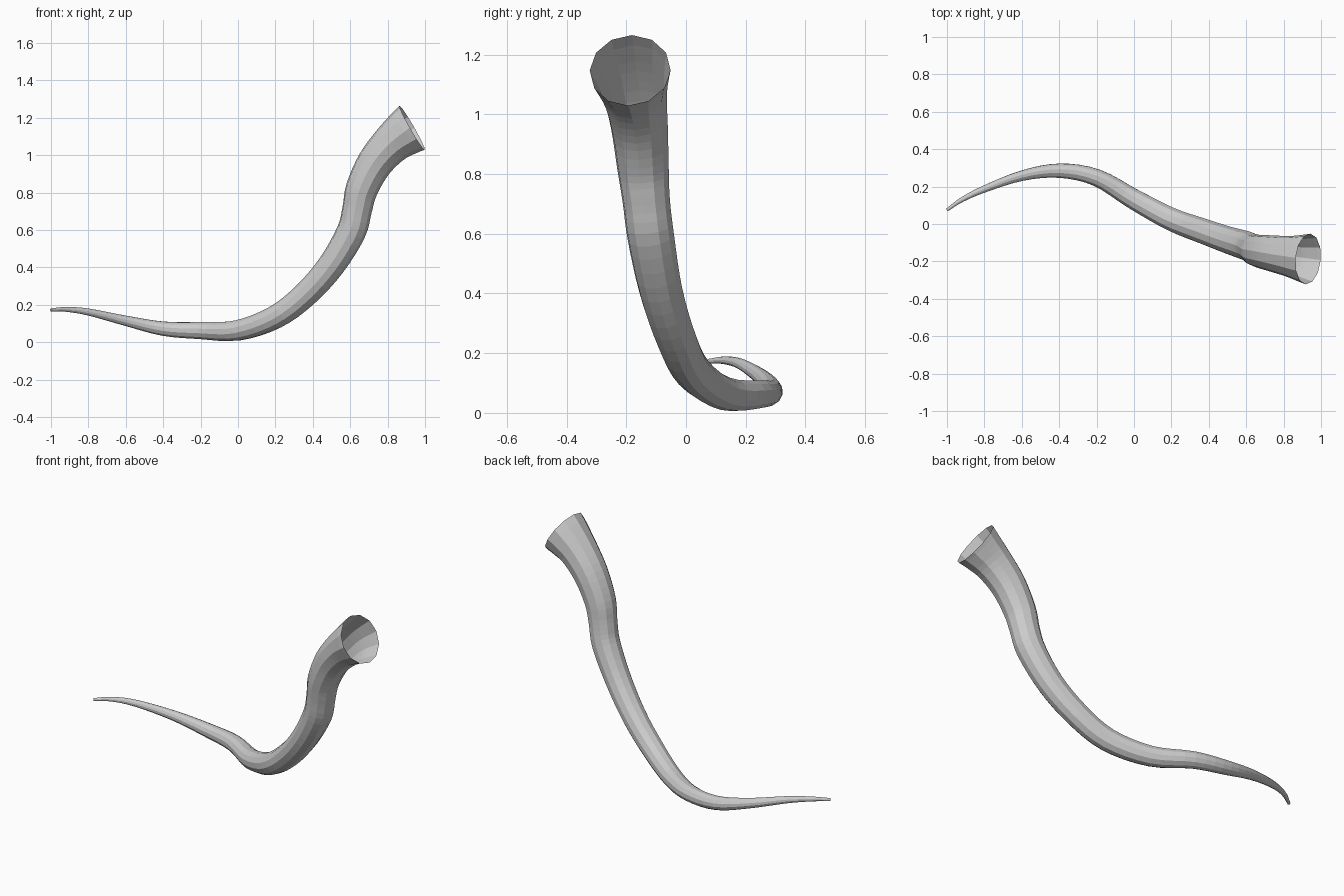
import bpy, bmesh, math
from mathutils import Vector

if "Cube" in bpy.data.objects:
    bpy.data.objects.remove(bpy.data.objects["Cube"])

SIDES, STEPS = 12, 4

# Centre line of the horn from tip to bell: x, y, z, radius
PATH = [(-1.0, .075, .173, .008), (-.92, .13, .176, .013), (-.8, .187, .162, .019),
        (-.6, .258, .115, .028), (-.4, .285, .073, .039), (-.2, .248, .063, .047),
        (0, .132, .064, .056), (.2, .025, .135, .063), (.36, -.035, .255, .068),
        (.5, -.085, .413, .073), (.605, -.118, .59, .079), (.637, -.133, .71, .080),
        (.662, -.144, .82, .087), (.73, -.156, .955, .096), (.825, -.172, 1.065, .109),
        (.931, -.187, 1.147, .136)]


def smooth_path(pts):
    """Catmull-Rom interpolation of position and radius."""
    p = [Vector(q) for q in pts]
    p = [2 * p[0] - p[1]] + p + [2 * p[-1] - p[-2]]
    out = []
    for i in range(1, len(p) - 2):
        a, b, c, d = p[i - 1:i + 3]
        for k in range(STEPS):
            t = k / STEPS
            out.append(.5 * (2 * b + (c - a) * t + (2 * a - 5 * b + 4 * c - d) * t * t
                             + (3 * b - a - 3 * c + d) * t ** 3))
    return out + [p[-2]]


# Sweep rings from the bell back to the tip, carrying the ring's up direction along
path = smooth_path(PATH)[::-1]
centres = [q.to_3d() for q in path]
bm = bmesh.new()
rings, up = [], Vector((0, 0, 1))
for i, c in enumerate(centres):
    if i == 0:
        tangent = Vector((-.87, .08, -.5)).normalized()
    else:
        tangent = (centres[min(i + 1, len(centres) - 1)] - centres[i - 1]).normalized()
    up = (up - tangent * up.dot(tangent)).normalized()
    side = tangent.cross(up)
    angles = [2 * math.pi * k / SIDES for k in range(SIDES)]
    rings.append([bm.verts.new(c + path[i].w * (up * math.cos(a) + side * math.sin(a)))
                  for a in angles])
for r, s in zip(rings, rings[1:]):
    for k in range(SIDES):
        n = (k + 1) % SIDES
        bm.faces.new((r[k], r[n], s[n], s[k]))
bm.faces.new(rings[-1])  # closed tip, the bell stays open

mesh = bpy.data.meshes.new("horn")
bm.to_mesh(mesh)
bm.free()
horn = bpy.data.objects.new("horn", mesh)
bpy.context.collection.objects.link(horn)
grey = bpy.data.materials.new("light grey")
grey.diffuse_color = (.6, .6, .6, 1)
grey.use_nodes = True
grey.node_tree.nodes["Principled BSDF"].inputs["Base Color"].default_value = grey.diffuse_color
mesh.materials.append(grey)
